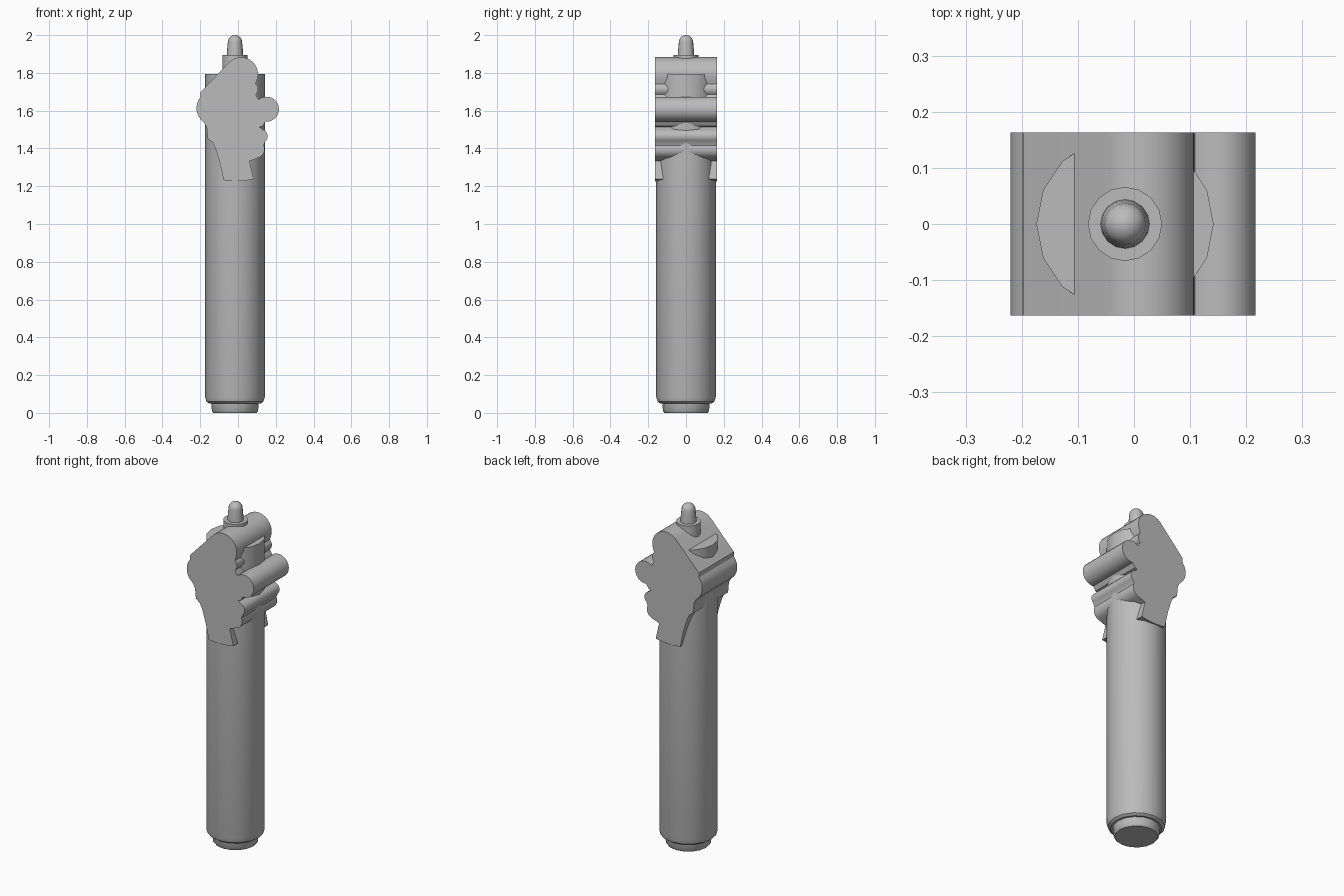
import bpy, bmesh, math

cube = bpy.data.objects.get("Cube")
if cube:
    bpy.data.objects.remove(cube)

grey = bpy.data.materials.new("plain grey")
grey.use_nodes = True
colour = (0.5, 0.5, 0.5, 1)
grey.diffuse_color = colour
grey.node_tree.nodes["Principled BSDF"].inputs["Base Color"].default_value = colour

AXIS_X = -0.016


def finish(name, bm, angle):
    """Turn a bmesh into a shaded, named object."""
    bmesh.ops.remove_doubles(bm, verts=bm.verts, dist=1e-5)
    bmesh.ops.recalc_face_normals(bm, faces=bm.faces)
    mesh = bpy.data.meshes.new(name)
    bm.to_mesh(mesh)
    bm.free()
    mesh.materials.append(grey)
    obj = bpy.data.objects.new(name, mesh)
    bpy.context.collection.objects.link(obj)
    bpy.ops.object.select_all(action="DESELECT")
    obj.select_set(True)
    bpy.context.view_layer.objects.active = obj
    bpy.ops.object.shade_smooth_by_angle(angle=math.radians(angle))
    return obj


def lathe(name, profile, steps=16):
    """Revolve (radius, height) points about the main axis."""
    bm = bmesh.new()
    verts = [bm.verts.new((AXIS_X - r, 0, z)) for r, z in profile]
    edges = [bm.edges.new(pair) for pair in zip(verts, verts[1:])]
    bmesh.ops.spin(bm, geom=verts + edges, cent=(AXIS_X, 0, 0), axis=(0, 0, 1),
                   angle=math.tau, steps=steps, use_merge=True)
    return finish(name, bm, 35)


def arc(x, z, r, start, end, steps=10):
    """Points along an arc, angles in degrees."""
    angles = [math.radians(start + (end - start) * i / steps) for i in range(steps + 1)]
    return [(x + r * math.cos(a), z + r * math.sin(a)) for a in angles]


def extrude_outline(name, outline, half_depth):
    """Extrude an outline in x and z along y."""
    bm = bmesh.new()
    face = bm.faces.new([bm.verts.new((x, -half_depth, z)) for x, z in outline])
    new = bmesh.ops.extrude_face_region(bm, geom=[face], use_keep_orig=True)
    moved = [v for v in new["geom"] if isinstance(v, bmesh.types.BMVert)]
    bmesh.ops.translate(bm, verts=moved, vec=(0, 2 * half_depth, 0))
    return finish(name, bm, 30)


# Long barrel with a rounded lower rim
lathe("barrel", [(0, 0.05), (0.137, 0.05), (0.151, 0.06), (0.158, 0.085),
                 (0.158, 1.795), (0, 1.795)])

# Stepped plug under the barrel
lathe("bottom_plug", [(0, 0), (0.115, 0), (0.122, 0.01), (0.126, 0.055), (0, 0.055)])

# Collar and domed tip on top
lathe("collar", [(0, 1.79), (0.066, 1.79), (0.066, 1.895), (0, 1.895)])
dome = [(r, z) for r, z in arc(0, 1.962, 0.038, 0, 90, 6)]
lathe("tip", [(0, 1.89), (0.044, 1.89), (0.042, 1.92)] + dome)

# Lobed grip wrapped around the barrel, clockwise from its crown
outline = (
    arc(0.016, 1.793, 0.09, 132, -10)
    + arc(0.07, 1.714, 0.037, 50, -50, 6)
    + arc(0.151, 1.608, 0.066, 130, -95, 14)
    + [(0.13, 1.518), (0.114, 1.513)]
    + arc(0.12, 1.465, 0.037, 75, -50, 8)
    + arc(0.093, 1.396, 0.048, 25, -70, 6)
    + [(0.061, 1.333), (0.083, 1.237), (0.035, 1.229), (-0.018, 1.226),
       (-0.076, 1.232), (-0.097, 1.327), (-0.118, 1.396), (-0.134, 1.433),
       (-0.16, 1.45), (-0.166, 1.513)]
    + arc(-0.129, 1.613, 0.091, 235, 140, 8)
    + [(-0.198, 1.698)]
)
extrude_outline("grip", outline, 0.163)
